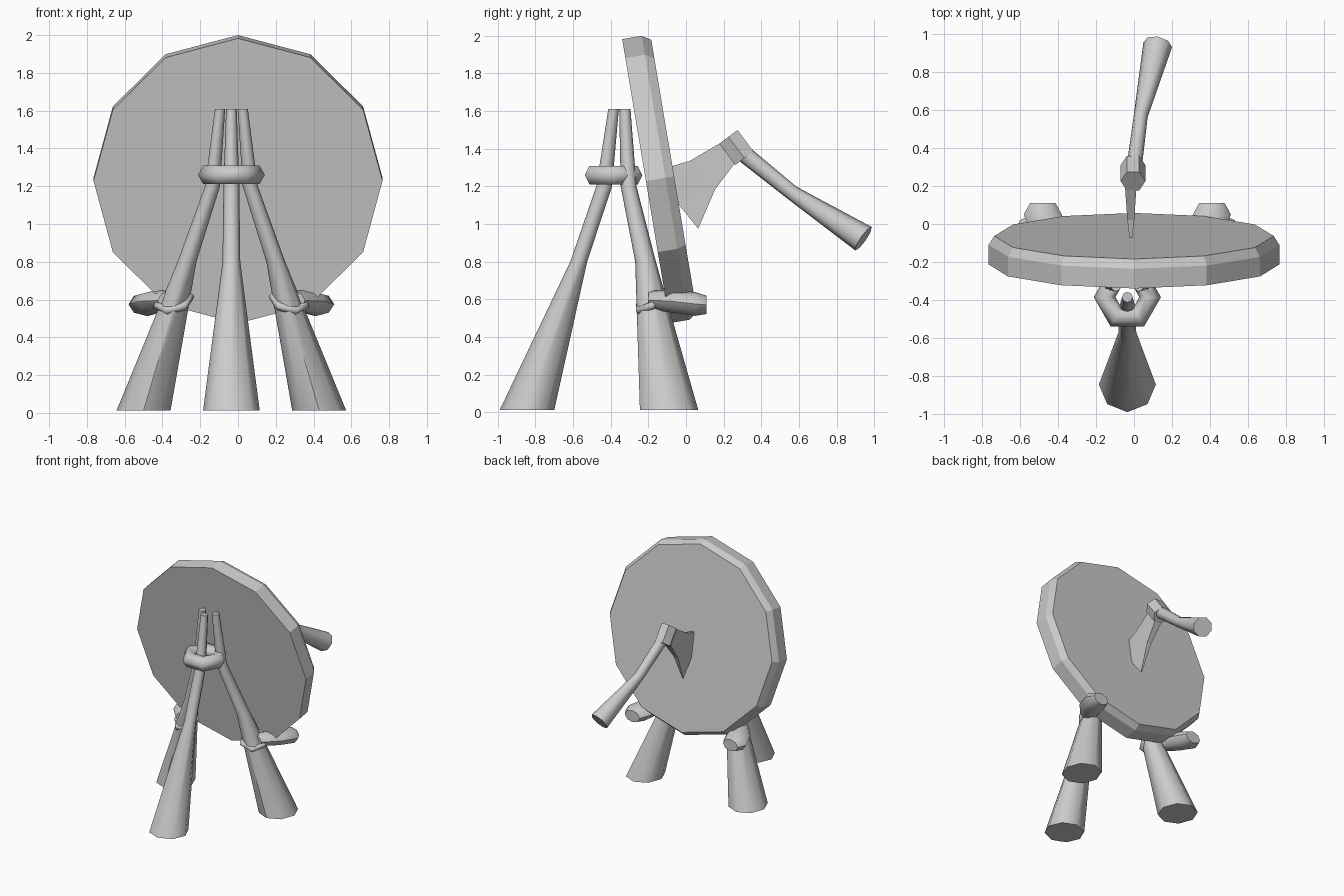
import bpy, bmesh, math
from mathutils import Vector

if "Cube" in bpy.data.objects:
    bpy.data.objects.remove(bpy.data.objects["Cube"])

CX = -0.035  # the stand is mirrored about this x


def finish(obj, angle):
    bpy.ops.object.select_all(action='DESELECT')
    obj.select_set(True)
    bpy.context.view_layer.objects.active = obj
    if angle:
        bpy.ops.object.shade_smooth_by_angle(angle=math.radians(angle))


def make(name, bm, angle=0):
    bmesh.ops.recalc_face_normals(bm, faces=bm.faces)
    mesh = bpy.data.meshes.new(name)
    bm.to_mesh(mesh)
    bm.free()
    obj = bpy.data.objects.new(name, mesh)
    bpy.context.collection.objects.link(obj)
    finish(obj, angle)
    return obj


def loft(name, sections, sides, angle=0):
    """Capped tube through sections of (centre, half width, half depth, axis)."""
    bm = bmesh.new()
    rings = []
    for c, rx, ry, axis in sections:
        n = Vector(axis).normalized()
        u = (Vector((1, 0, 0)) - n * n.x).normalized()
        v = n.cross(u)
        rings.append([bm.verts.new(Vector(c) + u * rx * math.cos(a) + v * ry * math.sin(a))
                      for a in (2 * math.pi * i / sides for i in range(sides))])
    for r, s in zip(rings, rings[1:]):
        for i in range(sides):
            j = (i + 1) % sides
            bm.faces.new((r[i], r[j], s[j], s[i]))
    bm.faces.new(rings[0])
    bm.faces.new(rings[-1])
    return make(name, bm, angle)


def rope(name, loc, major, minor, rot):
    bpy.ops.mesh.primitive_torus_add(location=loc, rotation=rot, major_segments=6,
                                     minor_segments=6, major_radius=major, minor_radius=minor)
    obj = bpy.context.object
    obj.name = name
    finish(obj, 65)


# Tilted twelve-sided target, chamfered on the throwing side
t = math.radians(9.5)
n = Vector((0, math.cos(t), math.sin(t)))
front = Vector((0, -0.213, 1.228))
loft("target_board", [(front, 0.765, 0.765, n),
                      (front + n * 0.105, 0.765, 0.765, n),
                      (front + n * 0.152, 0.735, 0.735, n)], 12)

# Tripod legs
Z = (0, 0, 1)
loft("front_leg", [((CX, -0.845, 0.012), 0.15, 0.145, Z),
                   ((CX, -0.57, 0.8), 0.047, 0.045, Z),
                   ((CX, -0.435, 1.2), 0.042, 0.042, Z),
                   ((CX, -0.385, 1.61), 0.028, 0.028, Z)], 8, 50)
for side, word in ((-1, "left"), (1, "right")):
    def at(dx, y, z):
        return (CX + side * dx, y, z)
    loft(word + "_rear_leg", [(at(0.465, -0.09, 0.012), 0.143, 0.155, Z),
                              (at(0.235, -0.215, 0.8), 0.05, 0.055, Z),
                              (at(0.1, -0.305, 1.2), 0.04, 0.042, Z),
                              (at(0.06, -0.325, 1.61), 0.027, 0.03, Z)], 8, 50)
    # Lashing around the leg and the peg that carries the board
    rope(word + "_leg_lashing", at(0.305, -0.18, 0.59), 0.09, 0.022,
         (math.radians(30), math.radians(side * 15), 0))
    loft(word + "_peg", [(at(0.32, -0.2, 0.595), 0.07, 0.05, (0, 1, 0)),
                         (at(0.4, -0.08, 0.59), 0.095, 0.06, (0, 1, 0)),
                         (at(0.445, 0.05, 0.575), 0.1, 0.063, (0, 1, 0)),
                         (at(0.445, 0.11, 0.57), 0.067, 0.048, (0, 1, 0))], 8, 50)

# Lashing where the legs meet
rope("top_lashing", (CX, -0.385, 1.26), 0.12, 0.057, (0, 0, 0))

# Axe handle
loft("axe_handle", [((0, 0.26, 1.42), 0.04, 0.045, (0, 0.7, -0.7)),
                    ((0.005, 0.33, 1.355), 0.04, 0.045, (0, 0.75, -0.65)),
                    ((0.035, 0.565, 1.165), 0.037, 0.04, (0.1, 0.8, -0.58)),
                    ((0.125, 0.943, 0.922), 0.077, 0.076, (0.2, 0.82, -0.57))], 8, 50)

# Axe socket
loft("axe_socket", [((-0.005, 0.225, 1.463), 0.065, 0.07, (0, 0.6, -0.8)),
                    ((-0.005, 0.31, 1.35), 0.065, 0.07, (0, 0.6, -0.8))], 6)

# Axe blade, thinning to a cutting edge: (y, z, half thickness)
outline = [(0.19, 1.435, 0.03), (0.02, 1.335, 0.018), (-0.1, 1.3, 0.004),
           (-0.06, 1.13, 0.004), (0.065, 0.975, 0.004), (0.155, 1.185, 0.018),
           (0.265, 1.33, 0.03)]
bm = bmesh.new()
L, R = ([bm.verts.new((-0.017 + s * h, y, z)) for y, z, h in outline] for s in (-1, 1))
for i in range(7):
    j = (i + 1) % 7
    bm.faces.new((L[i], L[j], R[j], R[i]))
for side in (L, R):
    for idx in ((0, 1, 5, 6), (1, 2, 3), (1, 3, 5), (3, 4, 5)):
        bm.faces.new([side[i] for i in idx])
make("axe_blade", bm)
